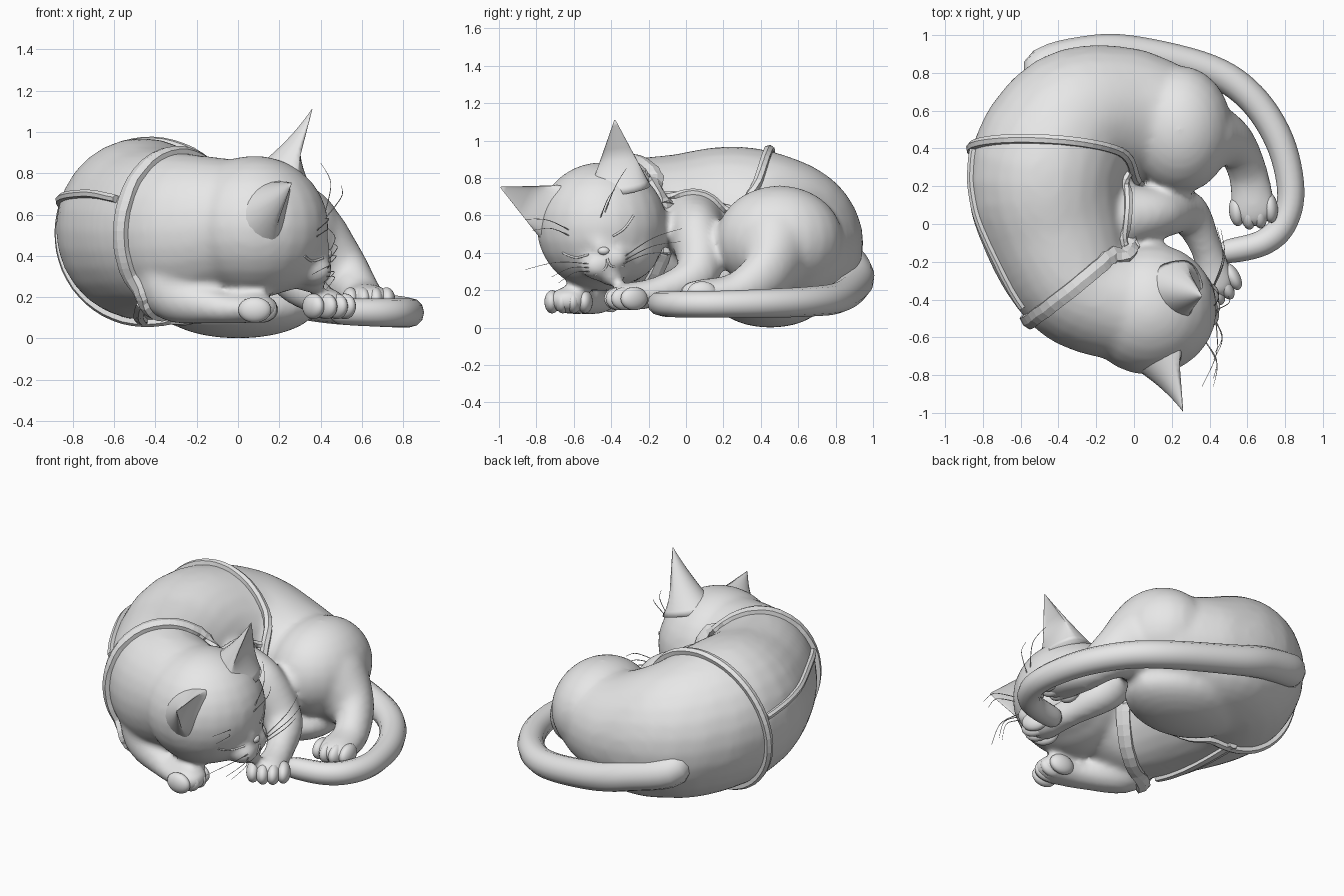
import bpy, bmesh, math
from mathutils import Vector, Matrix
from mathutils.bvhtree import BVHTree

cube = bpy.data.objects.get("Cube")
if cube:
    bpy.data.objects.remove(cube, do_unlink=True)

grey = bpy.data.materials.new("soft_grey")
grey.use_nodes = True
grey.diffuse_color = (0.8, 0.8, 0.8, 1)
grey.node_tree.nodes["Principled BSDF"].inputs["Base Color"].default_value = (0.8, 0.8, 0.8, 1)


def add_object(name, data):
    obj = bpy.data.objects.new(name, data)
    data.materials.append(grey)
    bpy.context.collection.objects.link(obj)
    return obj


def mesh_object(name, bm, smooth=True):
    bmesh.ops.recalc_face_normals(bm, faces=bm.faces)
    for f in bm.faces:
        f.smooth = smooth
    me = bpy.data.meshes.new(name)
    bm.to_mesh(me)
    bm.free()
    return add_object(name, me)


def spline(keys, steps):
    """Catmull-Rom interpolation of tuples of any length."""
    n, out = len(keys), []
    for i in range(n - 1):
        pick = [keys[min(max(i + k, 0), n - 1)] for k in (-1, 0, 1, 2)]
        for s in range(steps):
            t = s / steps
            out.append(tuple(0.5 * (2 * b + (c - a) * t + (2 * a - 5 * b + 4 * c - d) * t ** 2
                                    + (3 * b - a - 3 * c + d) * t ** 3) for a, b, c, d in zip(*pick)))
    return out + [keys[-1]]


def blob(bm, pos, radii, turn=0.0):
    m = Matrix.Translation(pos) @ Matrix.Rotation(turn, 4, "Z") @ Matrix.Diagonal((*radii, 1))
    bmesh.ops.create_uvsphere(bm, u_segments=24, v_segments=14, radius=1, matrix=m)


def chain(bm, keys, steps=6):
    """Limb of overlapping ellipsoids: x, y, z, horizontal radius, vertical radius."""
    for x, y, z, w, h in spline(keys, steps):
        blob(bm, (x, y, z), (w, w, h))


def tube(name, keys, steps=6, sides=2):
    """Round tube through x, y, z, radius."""
    cu = bpy.data.curves.new(name, "CURVE")
    cu.dimensions = "3D"
    cu.bevel_depth = 1
    cu.bevel_resolution = sides
    cu.use_fill_caps = True
    pts = spline(keys, steps)
    sp = cu.splines.new("POLY")
    sp.points.add(len(pts) - 1)
    for p, (x, y, z, r) in zip(sp.points, pts):
        p.co, p.radius = (x, y, z, 1), r
    sp.use_smooth = True
    return add_object(name, cu)


# Body: torso, head and limbs fused into one skin
bm = bmesh.new()
chain(bm, [(-0.05, -0.42, 0.55, 0.31, 0.32), (-0.29, -0.32, 0.52, 0.33, 0.38),
           (-0.42, -0.02, 0.52, 0.39, 0.41), (-0.46, 0.27, 0.53, 0.42, 0.44),
           (-0.32, 0.53, 0.48, 0.39, 0.41), (-0.07, 0.58, 0.43, 0.36, 0.34),
           (0.15, 0.54, 0.42, 0.31, 0.3)])
blob(bm, (-0.15, 0.5, 0.25), (0.42, 0.38, 0.2))            # belly underside
blob(bm, (0.08, -0.45, 0.54), (0.36, 0.35, 0.345))         # skull
blob(bm, (0.17, -0.42, 0.41), (0.24, 0.28, 0.19))          # cheeks and jaw
blob(bm, (0.24, 0.5, 0.47), (0.28, 0.34, 0.29))            # thigh
blob(bm, (0.0, 0.45, 0.15), (0.38, 0.29, 0.15))            # tucked leg
chain(bm, [(0.33, -0.53, 0.58, 0.08, 0.08), (0.39, -0.45, 0.42, 0.06, 0.06)])   # nose bridge
for y, z in ((-0.48, 0.33), (-0.38, 0.37)):
    blob(bm, (0.36, y, z), (0.1, 0.085, 0.075))            # muzzle pads
blob(bm, (0.35, -0.4, 0.28), (0.08, 0.07, 0.06))           # chin
chain(bm, [(-0.32, -0.39, 0.48, 0.2, 0.2), (-0.33, -0.45, 0.24, 0.14, 0.15),
           (-0.1, -0.57, 0.15, 0.095, 0.08), (0.09, -0.63, 0.145, 0.11, 0.07)])  # right foreleg
chain(bm, [(-0.05, 0.04, 0.54, 0.17, 0.18), (0.14, 0.06, 0.47, 0.135, 0.17),
           (0.28, 0.06, 0.29, 0.115, 0.12), (0.38, -0.12, 0.2, 0.085, 0.085),
           (0.43, -0.3, 0.165, 0.1, 0.075)])                                    # left foreleg
chain(bm, [(0.36, 0.47, 0.42, 0.2, 0.24), (0.52, 0.43, 0.3, 0.12, 0.16),
           (0.6, 0.28, 0.2, 0.105, 0.1), (0.63, 0.1, 0.19, 0.12, 0.07)])        # left hind leg
body = mesh_object("body", bm)
remesh = body.modifiers.new("fuse", "REMESH")
remesh.mode = "VOXEL"
remesh.voxel_size = 0.02
remesh.use_smooth_shade = True
soften = body.modifiers.new("soften", "SMOOTH")
soften.factor = 0.5
soften.iterations = 9
bpy.context.view_layer.update()
skin = BVHTree.FromObject(body, bpy.context.evaluated_depsgraph_get())

# Paws: four toes fanned across each foot
for name, pos, aim in (("right_front_toes", (0.115, -0.63, 0.138), (1, -0.08, 0)),
                       ("left_front_toes", (0.455, -0.345, 0.155), (0.5, -0.86, 0)),
                       ("left_hind_toes", (0.635, 0.05, 0.185), (0.1, -1, 0))):
    bm = bmesh.new()
    aim = Vector(aim).normalized()
    side = Vector((-aim.y, aim.x, 0))
    for k in (-1.5, -0.5, 0.5, 1.5):
        p = Vector(pos) + side * k * 0.059 - aim * 0.012 * k * k
        blob(bm, p, (0.08, 0.041, 0.062), math.atan2(aim.y, aim.x))
    mesh_object(name, bm)


# Ears: broad curved backs, shallow hollow fronts
def ear(name, base, wide, front, tip):
    bm = bmesh.new()
    base, wide, front, tip = map(Vector, (base, wide, front, tip))
    rings, sides, rows = [], 24, 12
    for r in range(rows + 1):
        t = r / rows
        size = 1 - 0.98 * t
        ring = []
        for i in range(sides):
            a = 2 * math.pi * i / sides
            s = math.sin(a)
            depth = s * (0.5 - 0.6 * min(1, 2 * t)) if s > 0 else s * (1 - 0.4 * t)
            ring.append(bm.verts.new(base.lerp(tip, t) + (wide * math.cos(a) + front * depth) * size))
        rings.append(ring)
    for lo, hi in zip(rings, rings[1:]):
        for i in range(sides):
            j = (i + 1) % sides
            bm.faces.new((lo[i], lo[j], hi[j], hi[i]))
    bm.faces.new(rings[0])
    bm.faces.new(rings[-1])
    return mesh_object(name, bm)


ear("left_ear", (0.26, -0.355, 0.74), (0, 0.165, 0.02), (0.21, 0, -0.06), (0.36, -0.38, 1.11))
ear("right_ear", (0.19, -0.67, 0.6), (0.04, 0.08, 0.16), (0.2, 0.06, -0.04), (0.26, -0.99, 0.75))

# Tail curling round the hind foot
tube("tail", [(-0.36, 0.64, 0.46, 0.08), (-0.49, 0.82, 0.38, 0.1), (-0.23, 0.905, 0.3, 0.095),
              (0.02, 0.905, 0.23, 0.088), (0.4, 0.815, 0.16, 0.083), (0.62, 0.67, 0.14, 0.08),
              (0.77, 0.44, 0.13, 0.077), (0.83, 0.18, 0.125, 0.072), (0.79, 0.0, 0.125, 0.07),
              (0.68, -0.1, 0.125, 0.068), (0.5, -0.145, 0.13, 0.062), (0.45, -0.15, 0.13, 0.035)], sides=4)


# Harness: flat webbing laid on the skin
def strap(name, pts, closed=False, width=0.05, thick=0.025):
    bm = bmesh.new()
    hits = [skin.find_nearest(Vector(p))[:2] for p in pts]
    n, rows = len(hits), []
    for i, (co, nor) in enumerate(hits):
        ahead = hits[(i + 1) % n if closed else min(i + 1, n - 1)][0]
        behind = hits[i - 1 if closed else max(i - 1, 0)][0]
        across = (ahead - behind).cross(nor).normalized() * width / 2
        up = nor * thick
        rows.append([bm.verts.new(co + p) for p in
                     (across - up, across + up * 0.8, up * 1.15, -across + up * 0.8, -across - up)])
    for i in range(n if closed else n - 1):
        a, b = rows[i], rows[(i + 1) % n]
        for k in range(5):
            m = (k + 1) % 5
            bm.faces.new((a[k], a[m], b[m], b[k]))
    if not closed:
        bm.faces.new(rows[0])
        bm.faces.new(rows[-1])
    return mesh_object(name, bm, smooth=False)


def hoop(center, u, v, count=56):
    c, u, v = Vector(center), Vector(u), Vector(v)
    return [c + u * math.cos(a) + v * math.sin(a)
            for a in (2 * math.pi * i / count for i in range(count))]


strap("collar", hoop((-0.31, -0.33, 0.52), (0.27, 0.2, 0), (0.13, 0.1, 0.4)), True, 0.08, 0.03)
strap("girth_strap", hoop((-0.46, 0.38, 0.52), (0.43, -0.03, 0), (0, 0.07, 0.44)), True, 0.045, 0.03)
strap("outer_strap", spline([(-0.56, -0.42, 0.66), (-0.72, -0.22, 0.7), (-0.83, 0.1, 0.68),
                             (-0.87, 0.4, 0.65)], 8), width=0.035)
strap("inner_strap", spline([(-0.05, -0.13, 0.7), (-0.03, 0.03, 0.74), (-0.03, 0.15, 0.68),
                             (-0.04, 0.3, 0.6)], 8), width=0.04)
strap("belly_strap", spline([(-0.48, -0.35, 0.13), (-0.48, 0.0, 0.1), (-0.46, 0.35, 0.08)], 8))


# Face: points given in y, z are dropped onto the front of the head
def on_face(y, z):
    hit = skin.ray_cast(Vector((2, y, z)), Vector((-1, 0, 0)))[0]
    return hit.x if hit else 0.3


lines = {"right_closed_eye": ((-0.66, 0.4), (-0.59, 0.375), (-0.52, 0.39)),
         "left_closed_eye": ((-0.39, 0.49), (-0.33, 0.53), (-0.28, 0.6)),
         "right_mouth": ((-0.42, 0.37), (-0.43, 0.32), (-0.49, 0.28)),
         "left_mouth": ((-0.42, 0.37), (-0.4, 0.33), (-0.33, 0.33))}
for name, pts in lines.items():
    tube(name, [(on_face(y, z), y, z, 0.006) for y, z in pts])
bm = bmesh.new()
blob(bm, (on_face(-0.44, 0.41) - 0.008, -0.44, 0.41), (0.022, 0.032, 0.022))
mesh_object("nose", bm)

# Whiskers: root y, z, then tip x, y, z
for i, (y, z, tip) in enumerate((
        (-0.33, 0.38, (0.44, -0.02, 0.53)), (-0.33, 0.36, (0.46, -0.03, 0.46)),
        (-0.34, 0.34, (0.45, -0.06, 0.4)), (-0.51, 0.32, (0.42, -0.72, 0.27)),
        (-0.51, 0.3, (0.43, -0.68, 0.24)), (-0.51, 0.34, (0.36, -0.86, 0.31)),
        (-0.46, 0.58, (0.5, -0.38, 0.74)), (-0.44, 0.6, (0.4, -0.32, 0.85)),
        (-0.62, 0.52, (0.42, -0.86, 0.58)), (-0.62, 0.49, (0.42, -0.82, 0.52)))):
    root = Vector((on_face(y, z) - 0.01, y, z))
    mid = root.lerp(Vector(tip), 0.5) + Vector((0.04, 0, 0.025))
    tube("whisker_%d" % (i + 1), [(*root, 0.003), (*mid, 0.002), (*tip, 0.001)], sides=1)
